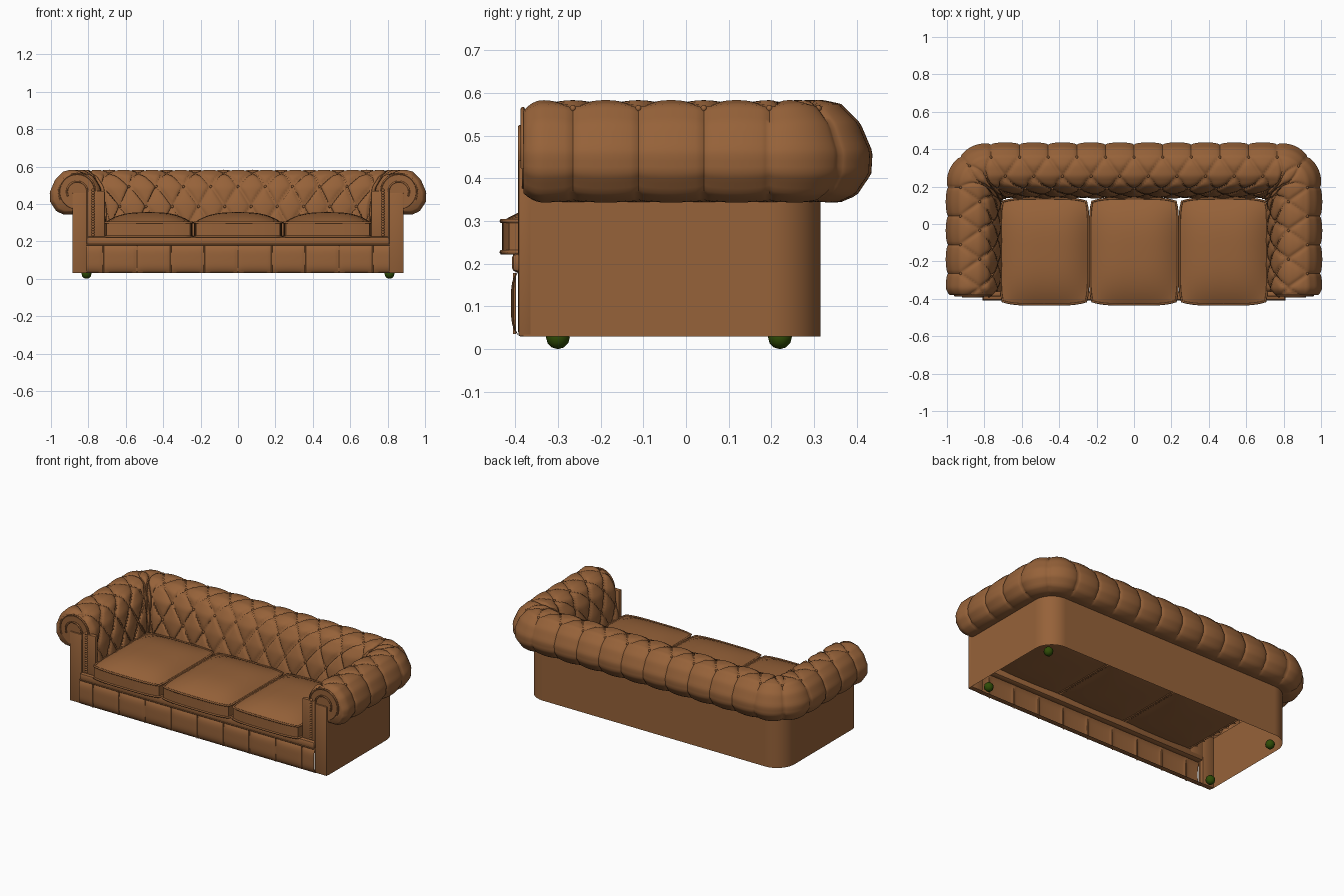
import bpy, bmesh, math
from mathutils import Matrix, Vector

cube = bpy.data.objects.get("Cube")
if cube:
    bpy.data.objects.remove(cube)


def material(name, rgb):
    m = bpy.data.materials.new(name)
    m.use_nodes = True
    m.diffuse_color = (*rgb, 1)
    bsdf = m.node_tree.nodes["Principled BSDF"]
    bsdf.inputs["Base Color"].default_value = (*rgb, 1)
    bsdf.inputs["Roughness"].default_value = 0.6
    return m


LEATHER = material("brown leather", (0.305, 0.122, 0.041))
GREEN = material("dark green", (0.028, 0.072, 0.002))


def finish(name, bm, mat=LEATHER, angle=40):
    bmesh.ops.recalc_face_normals(bm, faces=bm.faces[:])
    me = bpy.data.meshes.new(name)
    bm.to_mesh(me)
    bm.free()
    me.materials.append(mat)
    me.shade_smooth()
    me.set_sharp_from_angle(angle=math.radians(angle))
    ob = bpy.data.objects.new(name, me)
    bpy.context.collection.objects.link(ob)


def loft(bm, rows):
    """Skin a grid of points, returning the vertex rows."""
    grid = [[bm.verts.new(p) for p in row] for row in rows]
    for a, b in zip(grid, grid[1:]):
        for i in range(len(a) - 1):
            bm.faces.new((a[i], a[i + 1], b[i + 1], b[i]))
    return grid


def ball(bm, pos, radius, seg=10):
    bmesh.ops.create_uvsphere(bm, u_segments=seg, v_segments=seg // 2 + 1, radius=radius,
                              matrix=Matrix.Translation(pos))


def box(name, lo, hi, bevel=0.006):
    bm = bmesh.new()
    size = [h - l for l, h in zip(lo, hi)]
    mid = [(h + l) / 2 for l, h in zip(lo, hi)]
    bmesh.ops.create_cube(bm, size=1, matrix=Matrix.Translation(mid) @ Matrix.Diagonal((*size, 1)))
    bmesh.ops.bevel(bm, geom=bm.edges[:], offset=bevel, segments=2, affect='EDGES', profile=0.5)
    finish(name, bm)


def piping(name, points, radius=0.005, closed=False):
    """Thin tube swept along a list of points."""
    cu = bpy.data.curves.new(name, 'CURVE')
    cu.dimensions = '3D'
    cu.bevel_depth = radius
    cu.bevel_resolution = 1
    sp = cu.splines.new('POLY')
    sp.points.add(len(points) - 1)
    for p, q in zip(sp.points, points):
        p.co = (*q, 1)
    sp.use_cyclic_u = closed
    cu.materials.append(LEATHER)
    bpy.context.collection.objects.link(bpy.data.objects.new(name, cu))


# Plan of the sofa: a U running round arms and back, offset outward by d.
# One unit of u is one tuft: arm up to 3, corner 3-5, back 5-15, then mirrored.
FRONT, U0, U1 = -0.38, -0.75, 20.75


def plan(u, d):
    if u > 10:
        x, y = plan(20 - u, d)
        return -x, y
    r = max(0.03, 0.12 + d)
    xe, ye = 0.885 + d - r, 0.315 + d - r
    if u < 3:
        return -(0.885 + d), FRONT + (ye - FRONT) * (u - U0) / (3 - U0)
    if u < 5:
        a = (u - 3) * math.pi / 4
        return -xe - r * math.cos(a), ye + r * math.sin(a)
    return -xe + 2 * xe * (u - 5) / 10, ye + r


# Rolled cross-section, from under the outer lip over the top and down inside
PROFILE = [Vector(p) for p in (
    (0, .345), (.045, .343), (.085, .36), (.119, .41), (.122, .462), (.093, .53), (.048, .574),
    (0, .586), (-.06, .582), (-.11, .555), (-.147, .49), (-.168, .40), (-.18, .30), (-.18, .20))]
LENGTHS = [(b - a).length for a, b in zip(PROFILE, PROFILE[1:])]
CELL, TOP = 0.115, sum(LENGTHS[:6])
V0, V1 = -TOP / CELL, 4.5


def section(v):
    s = max(0, TOP + v * CELL)
    for a, b, n in zip(PROFILE, PROFILE[1:], LENGTHS):
        if s <= n:
            return a.lerp(b, s / n)
        s -= n
    return PROFILE[-1]


def roll_point(u, v, sink=None):
    """Point on the upholstery; diagonal creases meet at the buttons."""
    if sink is None:
        w = max(v, 0)
        puff = abs(math.sin(math.pi * (u + w / 2)) * math.sin(math.pi * (u - w / 2)))
        depth = (0.013 + 0.008 * min(1, w)) * min(1, (v - V0) / 0.6)
        sink = depth * (1 - puff ** 0.25)
        end = min(u - U0, U1 - u)
        sink += 0.02 * max(0, 1 - end / 0.3) ** 2
    p = section(v)
    t = (section(v + 0.25) - section(v - 0.25)).normalized()
    return (*plan(u, p.x - t.y * sink), p.y + t.x * sink)


# Tufted arms and back
us = [U0 + i / 16 for i in range(int((U1 - U0) * 16) + 1)]
vs = [V0] + [i / 8 for i in range(math.ceil(V0 * 8), int(V1 * 8) + 1)]
bm = bmesh.new()
grid = loft(bm, [[roll_point(u, v) for v in vs] for u in us])
bm.faces.new(grid[0])
bm.faces.new(grid[-1])
finish("tufted_arms_and_back", bm, angle=60)

# Buttons at the crease crossings
bm = bmesh.new()
for v in range(5):
    for i in range(21):
        u = i + (v % 2) / 2
        if u < 20.5 and not (v > 1 and (3 < u < 5 or 15 < u < 17)):
            ball(bm, roll_point(u, v, 0.017 if v else 0.012), 0.008, 8)
finish("buttons", bm)

# Plain outer shell below the roll, open underneath
bm = bmesh.new()
loft(bm, [[(*plan(u, 0), z) for z in (0.03, 0.352)] for u in us])
finish("outer_shell", bm)

# Arm fronts: post, inner panel, scroll piping and gathered trim
for s, side in ((1, "left"), (-1, "right")):
    def span(a, b):
        return min(s * a, s * b), max(s * a, s * b)
    x0, x1 = span(0.805, 0.885)
    box(side + "_arm_post", (x0, -0.392, 0.03), (x1, -0.36, 0.46), 0.004)
    x0, x1 = span(0.712, 0.81)
    box(side + "_arm_inner_panel", (x0, -0.387, 0.20), (x1, -0.36, 0.47))
    bm = bmesh.new()
    bmesh.ops.create_cone(bm, cap_ends=True, segments=32, radius1=0.1, radius2=0.092, depth=0.02,
                          matrix=Matrix.Translation((s * 0.86, -0.374, 0.465))
                          @ Matrix.Rotation(math.pi / 2, 4, 'X'))
    finish(side + "_arm_scroll", bm)
    for name, r, foot, y in (("outer", 0.098, 0.23, -0.382), ("inner", 0.055, 0.04, -0.389)):
        pts = []
        for k in range(19):
            a = math.radians(-25 + 205 * k / 18)
            pts.append((s * (0.86 + r * math.cos(a)), y, 0.465 + r * math.sin(a)))
        pts.append((s * (0.86 - r), y, foot))
        piping(f"{side}_{name}_scroll_piping", pts)
    bm = bmesh.new()
    for k in range(18):
        ball(bm, (s * 0.775, -0.385, 0.235 + k * 0.014), 0.009, 8)
    finish(side + "_gathered_trim", bm)

# Front apron with padded panels between seams, folded under at the bottom
bm = bmesh.new()
rows = []
for i in range(145):
    x = -0.81 + 1.62 * i / 144
    puff = abs(math.sin(math.pi * x / 0.18)) ** 0.3
    row = [(x, -0.362, 0.032)]
    for k in range(13):
        t = k / 12
        bulge = (1 - abs(2 * t - 1) ** 4) * (0.6 + 0.4 * puff)
        row.append((x, -0.392 - 0.018 * bulge, 0.03 + 0.155 * t))
    rows.append(row)
loft(bm, rows)
finish("front_apron", bm, angle=60)
for i in range(-4, 5):
    piping("apron_seam", [(i * 0.18, -0.402, 0.035), (i * 0.18, -0.402, 0.178)], 0.004)

# Front rail under the cushions
box("front_rail", (-0.81, -0.408, 0.18), (0.81, -0.36, 0.225), 0.012)
piping("rail_piping", [(-0.81, -0.402, 0.183), (0.81, -0.402, 0.183)])


# Seat cushions
def cushion(name, cx, half_x):
    cy, half_y = -0.147, 0.284

    def outline(px, py):
        # square plan with softened corners and a slight outward bow
        x = half_x * px * (1 - 0.05 * abs(py) ** 6)
        y = half_y * py * (1 - 0.06 * abs(px) ** 4)
        return cx + x, cy + y
    bm = bmesh.new()
    bmesh.ops.create_cube(bm, size=2)
    bmesh.ops.subdivide_edges(bm, edges=bm.edges[:], cuts=15, use_grid_fill=True)
    for v in bm.verts:
        px, py, pz = v.co
        z = 0.263 + 0.037 * pz
        crown = (1 - abs(px) ** 3) * (1 - abs(py) ** 3)
        if pz > 0.999:
            z += 0.056 * crown
        elif pz < -0.999:
            z -= 0.02 * crown
        v.co = (*outline(px, py), z)
    finish(name, bm, angle=50)
    ring = []
    for k in range(4):
        for i in range(16):
            p = Vector((-1 + i / 8, -1))
            p.rotate(Matrix.Rotation(k * math.pi / 2, 2))
            ring.append(p)
    for part, z in (("top", 0.3), ("bottom", 0.227)):
        piping(f"{name}_{part}_piping", [(*outline(*p), z) for p in ring], 0.006, True)


cushion("right_cushion", -0.479, 0.235)
cushion("middle_cushion", 0, 0.235)
cushion("left_cushion", 0.479, 0.235)

# Feet
for x, side in ((-0.81, "right"), (0.81, "left")):
    for y, place in ((-0.30, "front"), (0.22, "back")):
        bm = bmesh.new()
        ball(bm, (x, y, 0.028), 0.028, 10)
        finish(f"{place}_{side}_foot", bm, GREEN)
